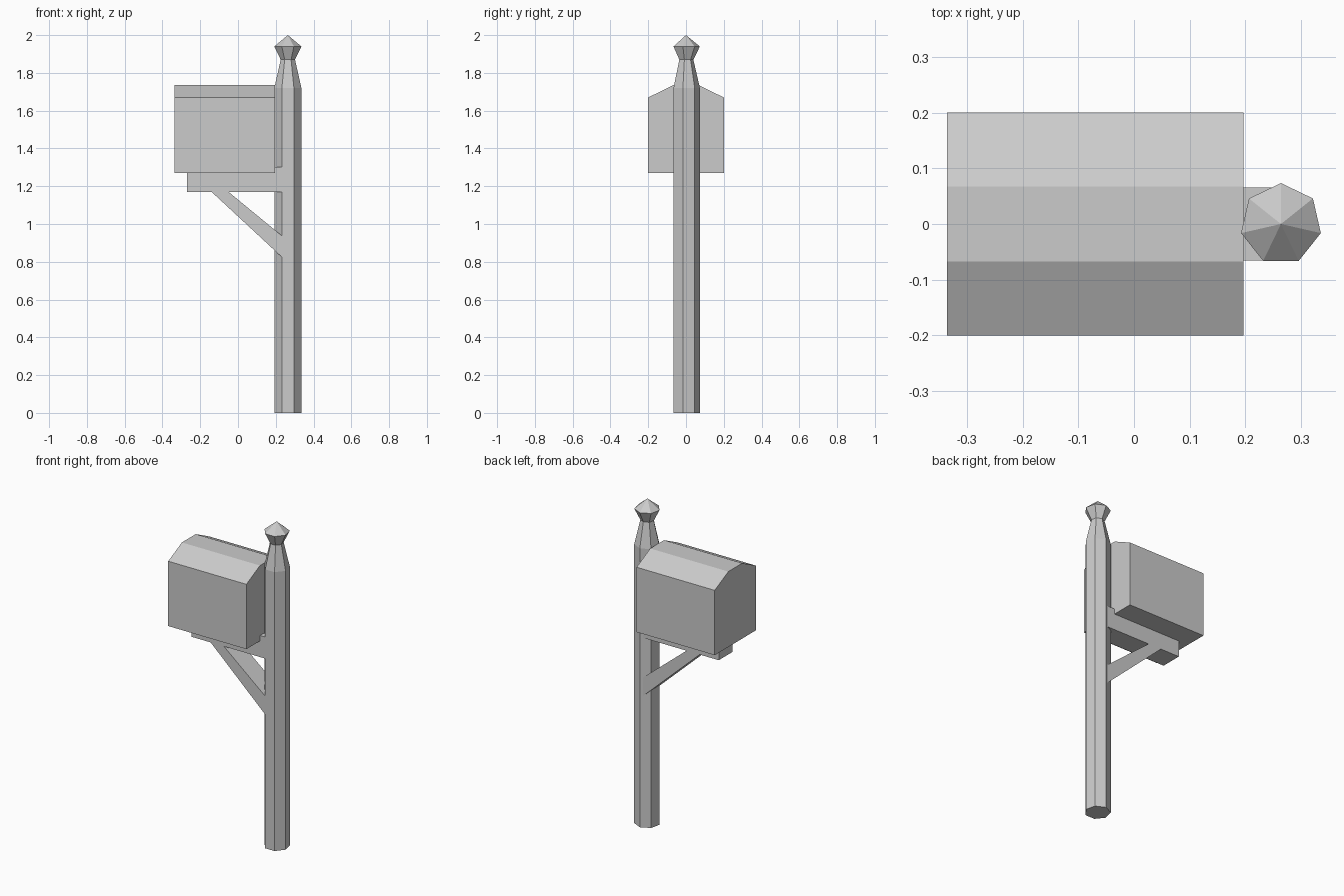
import bpy, bmesh
from math import sin, cos, pi

if "Cube" in bpy.data.objects:
    bpy.data.objects.remove(bpy.data.objects["Cube"])


def finish(name, bm):
    bmesh.ops.recalc_face_normals(bm, faces=bm.faces)
    mesh = bpy.data.meshes.new(name)
    bm.to_mesh(mesh)
    bm.free()
    ob = bpy.data.objects.new(name, mesh)
    bpy.context.collection.objects.link(ob)
    return ob


def prism(name, outline, extrude):
    """Closed prism from a 3D outline pushed along a vector."""
    bm = bmesh.new()
    face = bm.faces.new([bm.verts.new(p) for p in outline])
    ext = bmesh.ops.extrude_face_region(bm, geom=[face], use_keep_orig=True)
    moved = [g for g in ext["geom"] if isinstance(g, bmesh.types.BMVert)]
    bmesh.ops.translate(bm, verts=moved, vec=extrude)
    return finish(name, bm)


def turned(name, profile, tip_z, sides, cx):
    """Stack of polygon rings (radius, z) closed by a pointed tip."""
    bm = bmesh.new()
    rings = [[bm.verts.new((cx + r * sin(2 * pi * i / sides),
                            r * cos(2 * pi * i / sides), z))
              for i in range(sides)] for r, z in profile]
    bm.faces.new(rings[0])
    tip = bm.verts.new((cx, 0, tip_z))
    for i in range(sides):
        j = (i + 1) % sides
        for a, b in zip(rings, rings[1:]):
            bm.faces.new((a[i], a[j], b[j], b[i]))
        bm.faces.new((rings[-1][i], rings[-1][j], tip))
    return finish(name, bm)


# Seven-sided post with tapered neck and pointed finial
R = 0.0735
turned("post", [(R, 0), (R, 1.72), (0.039, 1.87), (R, 1.94)], 2.0, 7, 0.264)

# Letter box with chamfered roof
half = [(0.2, 1.27), (0.2, 1.67), (0.067, 1.735)]
section = half + [(-y, z) for y, z in reversed(half)]
prism("letter_box", [(-0.336, y, z) for y, z in section], (0.533, 0, 0))

# Support arm with raised block at the post, and diagonal brace
W = 0.066
arm = [(-0.27, 1.17), (0.25, 1.17), (0.25, 1.303), (0.197, 1.303),
       (0.197, 1.27), (-0.27, 1.27)]
brace = [(-0.14, 1.17), (0.25, 0.808), (0.25, 0.923), (-0.05, 1.17)]
for name, pts in (("support_arm", arm), ("brace", brace)):
    prism(name, [(x, -W, z) for x, z in pts], (0, 2 * W, 0))
